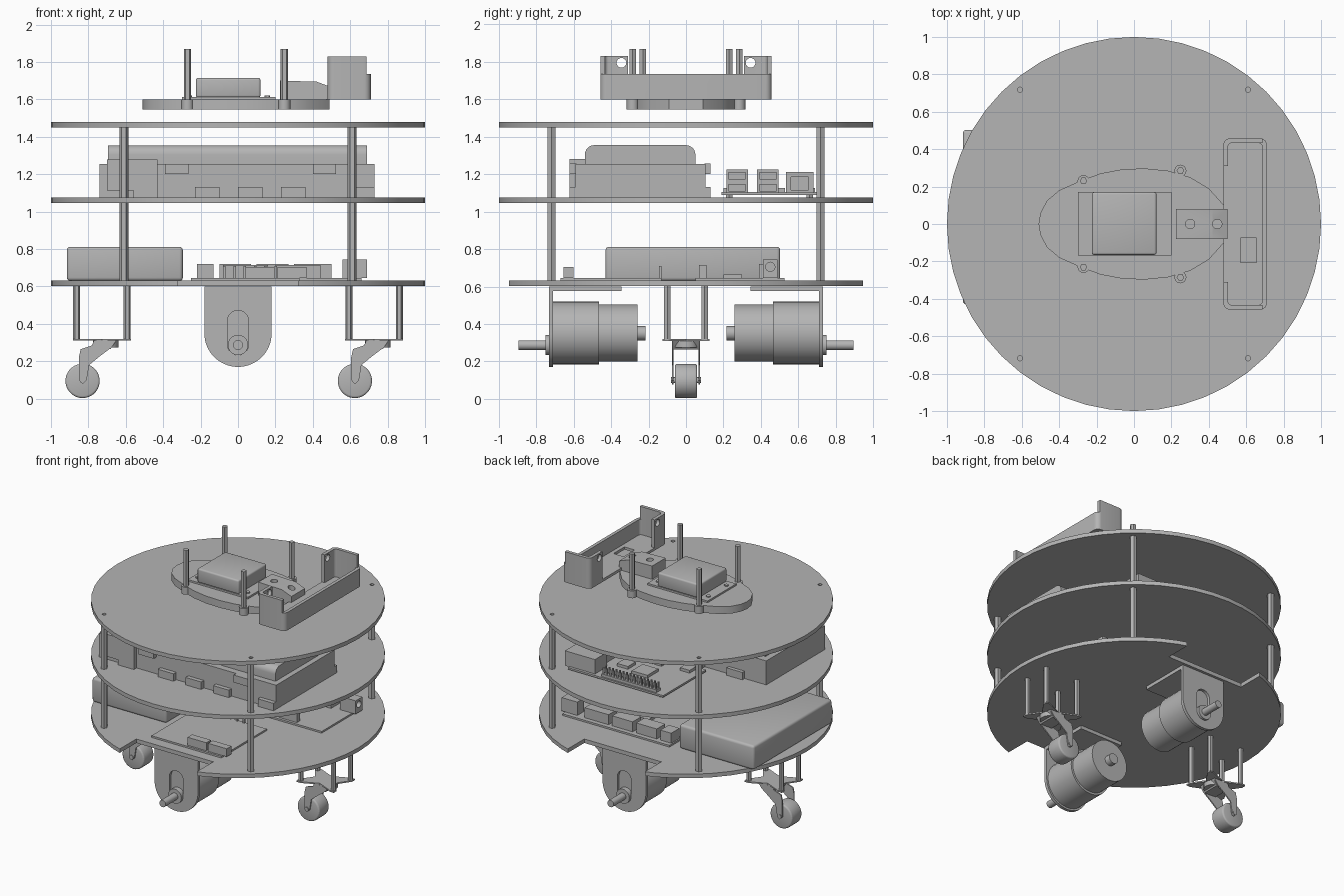
import bpy, bmesh
from math import cos, sin, pi, radians

if "Cube" in bpy.data.objects:
    bpy.data.objects.remove(bpy.data.objects["Cube"], do_unlink=True)

grey = bpy.data.materials.new("plain grey")
grey.use_nodes = True
grey.diffuse_color = (0.46, 0.46, 0.46, 1)
grey.node_tree.nodes["Principled BSDF"].inputs["Base Color"].default_value = grey.diffuse_color


def prism(name, outline, lo, hi, axis="z", bevel=0.0):
    """Extrude a flat outline from lo to hi along an axis."""
    place = {"x": lambda a, b, c: (c, a, b),
             "y": lambda a, b, c: (a, c, b),
             "z": lambda a, b, c: (a, b, c)}[axis]
    bm = bmesh.new()
    base = [bm.verts.new(place(a, b, lo)) for a, b in outline]
    top = [bm.verts.new(place(a, b, hi)) for a, b in outline]
    bm.faces.new(base)
    bm.faces.new(top)
    n = len(base)
    for i in range(n):
        j = (i + 1) % n
        bm.faces.new((base[i], base[j], top[j], top[i]))
    bmesh.ops.recalc_face_normals(bm, faces=bm.faces)
    if bevel:
        bmesh.ops.bevel(bm, geom=bm.edges[:], offset=bevel, segments=3,
                        profile=0.5, affect="EDGES")
    mesh = bpy.data.meshes.new(name)
    bm.to_mesh(mesh)
    bm.free()
    mesh.materials.append(grey)
    mesh.shade_smooth()
    mesh.set_sharp_from_angle(angle=radians(30))
    ob = bpy.data.objects.new(name, mesh)
    bpy.context.collection.objects.link(ob)
    return ob


def arc(a, b, r, start=0, end=360, n=32):
    steps = n if end - start == 360 else n + 1
    angles = [radians(start + (end - start) * i / n) for i in range(steps)]
    return [(a + r * cos(t), b + r * sin(t)) for t in angles]


def rect(a0, a1, b0, b1, r=0.0):
    if not r:
        return [(a0, b0), (a1, b0), (a1, b1), (a0, b1)]
    return (arc(a1 - r, b1 - r, r, 0, 90, 6) + arc(a0 + r, b1 - r, r, 90, 180, 6)
            + arc(a0 + r, b0 + r, r, 180, 270, 6) + arc(a1 - r, b0 + r, r, 270, 360, 6))


def box(name, x, y, z, bevel=0.0):
    return prism(name, rect(*x, *y), *z, bevel=bevel)


def rod(name, a, b, r, lo, hi, axis="z", n=32):
    return prism(name, arc(a, b, r, n=n), lo, hi, axis)


def cut(ob, *cutters):
    """Subtract the cutters, keep the result and discard them."""
    for c in cutters:
        m = ob.modifiers.new("cut", "BOOLEAN")
        m.operation, m.solver, m.object = "DIFFERENCE", "EXACT", c
        c.hide_render = True
    graph = bpy.context.evaluated_depsgraph_get()
    mesh = bpy.data.meshes.new_from_object(ob.evaluated_get(graph))
    ob.modifiers.clear()
    ob.data = mesh
    mesh.set_sharp_from_angle(angle=radians(30))
    for c in cutters:
        bpy.data.objects.remove(c, do_unlink=True)


# Round decks, the lowest notched for the drive wheels
corners = [(x, y) for x in (-0.61, 0.61) for y in (-0.718, 0.718)]
for name, z in (("top_deck", 1.45), ("middle_deck", 1.045), ("bottom_deck", 0.602)):
    deck = rod(name, 0, 0, 1, z, z + 0.03, n=48)
    if name == "bottom_deck":
        cut(deck, *[box("notch", (-0.32, 0.32), y, (0.5, 0.7)) for y in ((-1.1, -0.75), (0.75, 1.1))])
    else:
        cut(deck, *[rod("hole", x, y, 0.014, z - 0.1, z + 0.1, n=12) for x, y in corners])

# Hexagonal deck spacers
for x, y in corners:
    rod("lower_spacer", x, y, 0.024, 0.63, 1.046, n=6)
    rod("upper_spacer", x, y, 0.024, 1.074, 1.451, n=6)

# Drive motors with angle brackets
for s in (-1, 1):
    plate = prism("motor_bracket", arc(0, 0.35, 0.18, 180, 360) + [(0.18, 0.6), (-0.18, 0.6)],
                  s * 0.71, s * 0.733, "y")
    cut(plate, prism("slot", arc(0, 0.29, 0.057, 180, 360, 12) + arc(0, 0.415, 0.057, 0, 180, 12),
                     s * 0.69, s * 0.75, "y"))
    box("bracket_flange", (-0.18, 0.18), (min(s * 0.345, s * 0.72), max(s * 0.345, s * 0.72)), (0.575, 0.601))
    for name, z, r, y0, y1 in (("gearbox", 0.352, 0.168, 0.465, 0.712),
                               ("motor_can", 0.352, 0.153, 0.26, 0.466),
                               ("motor_rear_boss", 0.35, 0.038, 0.215, 0.262),
                               ("shaft_collar", 0.287, 0.054, 0.7, 0.75),
                               ("drive_shaft", 0.287, 0.026, 0.7, 0.895)):
        rod(name, 0, z, r, s * y0, s * y1, "y")

# Casters hung on four posts under a four-pointed plate
for cx in (-0.728, 0.728):
    star = []
    for px, py, mx, my in ((0.155, 0.125, 0, 0.07), (-0.155, 0.125, -0.09, 0),
                           (-0.155, -0.125, 0, -0.07), (0.155, -0.125, 0.09, 0)):
        star += [(cx + px, py * 0.75), (cx + px, py), (cx + px * 0.8, py)][::1 if px * py > 0 else -1]
        star.append((cx + mx, my))
    prism("caster_plate", star, 0.31, 0.32)
    for x in (-0.135, 0.135):
        for y in (-0.1, 0.1):
            rod("caster_post", cx + x, y, 0.019, 0.32, 0.603, n=6)
    rod("caster_swivel", cx + 0.02, 0, 0.068, 0.275, 0.311)
    ax = cx - 0.103
    fork = [(0.18, 0.31), (0.06, 0.31), (0.05, 0.285), (-0.01, 0.265), (-0.02, 0.22), (-0.02, 0.1),
            (0, 0.078), (0.022, 0.1), (0.035, 0.18), (0.09, 0.225), (0.15, 0.27)]
    for y in (-0.075, 0.066):
        prism("caster_fork", [(ax + a, b) for a, b in fork], y, y + 0.009, "y")
    prism("fork_bridge", [(ax + a, b) for a, b in
                          ((0.18, 0.31), (0.05, 0.29), (0.05, 0.27), (0.15, 0.265))], -0.067, 0.067, "y")
    rod("caster_axle", ax, 0.1, 0.016, -0.08, 0.08, "y", 12)
    prism("caster_wheel", arc(ax, 0.095, 0.092), -0.06, 0.06, "y", bevel=0.012)

# Bottom deck: battery pack, driver board, controller board
box("battery_pack", (-0.915, -0.295), (-0.43, 0.503), (0.63, 0.812), 0.018)
box("driver_board", (-0.25, 0.33), (-0.67, -0.13), (0.632, 0.645))
for x in (0.04, 0.21):
    box("terminal_block", (x, x + 0.155), (-0.655, -0.6), (0.645, 0.705))
for i in range(6):
    x = -0.08 + i * 0.055
    box("driver_pin", (x, x + 0.013), (-0.145, -0.132), (0.645, 0.71))
box("controller_board", (-0.23, 0.66), (0.05, 0.525), (0.632, 0.645))
for x, w in ((-0.22, 0.09), (-0.1, 0.17), (0.1, 0.17), (0.3, 0.2)):
    box("controller_socket", (x, x + w), (0.39, 0.49), (0.645, 0.72))
for x in (-0.08, 0.2):
    box("controller_header", (x, x + 0.24), (0.07, 0.11), (0.645, 0.715))
box("controller_chip", (0.1, 0.3), (0.2, 0.3), (0.645, 0.665))
jack = box("power_jack", (0.56, 0.69), (0.41, 0.49), (0.645, 0.745))
cut(jack, rod("bore", 0.45, 0.705, 0.025, 0.64, 0.72, "x", 16))

# Middle deck: long power supply with clips
box("supply_body", (-0.74, 0.73), (-0.59, 0.105), (1.074, 1.255))
prism("supply_cover", [(-0.54, 1.25), (0.05, 1.25)] + arc(0, 1.305, 0.05, 0, 90, 6)
      + arc(-0.49, 1.305, 0.05, 90, 180, 6), -0.695, 0.69, "x")
box("supply_side_block", (-0.7, -0.43), (-0.622, -0.5), (1.113, 1.28))
clips = [(x, 0.125, 1.2) for x in (-0.39, 0.4)] + [(x, 0.13, 1.075) for x in (-0.56, -0.23, 0, 0.23, 0.6)]
for x, w, z in clips:
    box("front_clip", (x, x + w), (-0.622, -0.585), (z, z + 0.056))
    box("rear_clip", (x, x + w), (0.1, 0.132), (z, z + 0.056))

# Middle deck: computer board with ports
box("computer_board", (-0.3, 0.49), (0.19, 0.7), (1.09, 1.104))
for x in (-0.26, 0.26):
    for y in (0.23, 0.66):
        rod("board_standoff", x, y, 0.02, 1.074, 1.092, n=6)
for y in (0.215, 0.38):
    ports = box("double_port", (0.32, 0.53), (y, y + 0.115), (1.1, 1.225))
    cut(ports, *[box("opening", (0.49, 0.6), (y + 0.012, y + 0.103), (z, z + 0.035)) for z in (1.11, 1.175)])
net = box("network_port", (0.28, 0.53), (0.535, 0.68), (1.1, 1.212))
cut(net, box("opening", (0.49, 0.6), (0.56, 0.655), (1.115, 1.185)))
for i in range(16):
    for y in (0.645, 0.672):
        x = -0.23 + i * 0.029
        box("header_pin", (x, x + 0.01), (y, y + 0.01), (1.104, 1.17))
box("pin_strip", (-0.235, 0.22), (0.64, 0.688), (1.104, 1.125))
for x, y, w in ((-0.05, 0.4, 0.13), (0.14, 0.4, 0.09), (-0.24, 0.22, 0.08), (-0.02, 0.2, 0.12)):
    box("computer_chip", (x, x + w), (y, y + w), (1.104, 1.125))

# Top sensor mount: egg-shaped base, module and posts
half = [(-0.51, 0), (-0.5, 0.06), (-0.465, 0.125), (-0.4, 0.18), (-0.3, 0.225), (-0.18, 0.27),
        (-0.06, 0.293), (0.06, 0.297), (0.18, 0.285), (0.3, 0.25), (0.4, 0.19), (0.49, 0.09)]
prism("sensor_base", half + [(x, -y) for x, y in half[:0:-1]], 1.545, 1.6)
box("module_board", (-0.3, 0.2), (-0.168, 0.172), (1.6, 1.613))
box("module_case", (-0.225, 0.12), (-0.165, 0.17), (1.61, 1.715), 0.012)
for x in (-0.262, 0.157):
    for y in (-0.105, 0.108):
        rod("module_screw", x, y, 0.015, 1.61, 1.62, n=12)
for x, y in ((-0.27, 0.23), (0.248, 0.285)):
    for s in (-1, 1):
        rod("post_boss", x, s * y, 0.032, 1.545, 1.6, n=16)
        rod("mount_post", x, s * y, 0.02, 1.545, 1.87, n=6)

# Camera holder: arm, tray, end walls and pierced ears
arm = prism("holder_arm", [(0.225, 1.6), (0.5, 1.6), (0.5, 1.665), (0.42, 1.695), (0.225, 1.7)],
            -0.08, 0.08, "y")
cut(arm, *[rod("hole", x, 0, 0.025, 1.58, 1.75, n=16) for x in (0.3, 0.445)])
tray = prism("camera_tray", rect(0.478, 0.71, -0.458, 0.458, 0.035), 1.6, 1.83)
cut(tray, prism("inside", rect(0.503, 0.685, -0.433, 0.433, 0.02), 1.62, 1.9),
    box("outer_wall_top", (0.686, 0.8), (-0.6, 0.6), (1.735, 1.9)),
    box("wall_middle_top", (0.6, 0.8), (-0.432, 0.432), (1.735, 1.9)),
    box("inner_wall_gap", (0.4, 0.55), (-0.31, 0.31), (1.62, 1.9)),
    box("floor_window", (0.57, 0.655), (-0.205, -0.075), (1.5, 1.7)),
    rod("ear_hole_a", -0.345, 1.795, 0.026, 0.4, 0.6, "x", 16),
    rod("ear_hole_b", 0.345, 1.795, 0.026, 0.4, 0.6, "x", 16))
